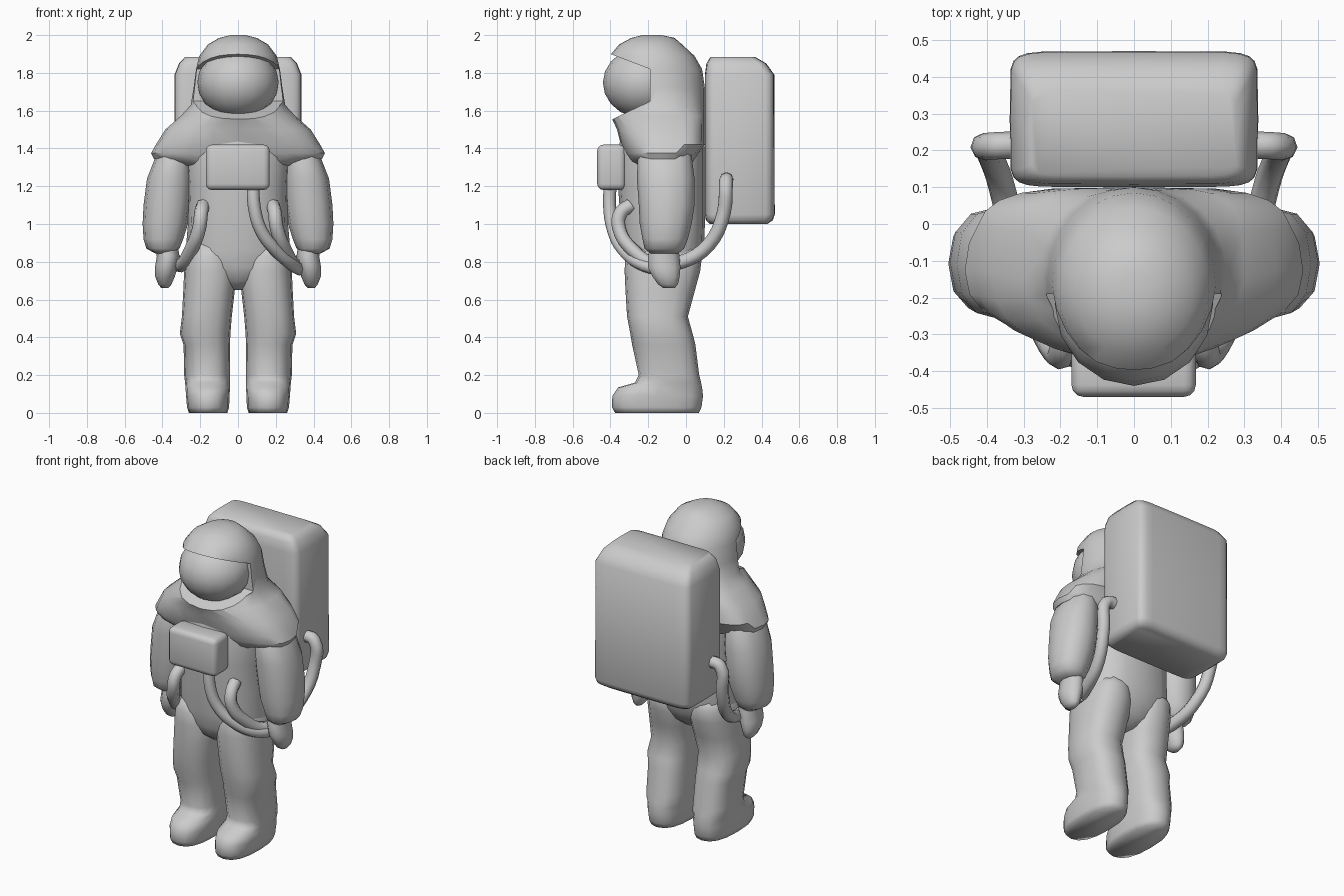
import bpy, bmesh, math
from mathutils import Vector

if "Cube" in bpy.data.objects:
    bpy.data.objects.remove(bpy.data.objects["Cube"])

suit = bpy.data.materials.new("suit_grey")
suit.diffuse_color = (0.6, 0.6, 0.6, 1)
suit.use_nodes = True
suit.node_tree.nodes["Principled BSDF"].inputs["Base Color"].default_value = suit.diffuse_color


def finish(obj, angle=40):
    """Assign the material and smooth the soft edges."""
    obj.data.materials.clear()
    obj.data.materials.append(suit)
    bpy.ops.object.select_all(action='DESELECT')
    obj.select_set(True)
    bpy.context.view_layer.objects.active = obj
    bpy.ops.object.shade_smooth_by_angle(angle=math.radians(angle))
    return obj


def mesh_object(name, bm):
    bmesh.ops.recalc_face_normals(bm, faces=bm.faces)
    me = bpy.data.meshes.new(name)
    bm.to_mesh(me)
    bm.free()
    obj = bpy.data.objects.new(name, me)
    bpy.context.collection.objects.link(obj)
    return obj


def loft(name, rings, n=16, power=lambda z, back: 2.0, side=1):
    """Skin stacked rings (z, x0, x1, y0, y1) with superellipse outlines."""
    bm = bmesh.new()
    loops = []
    for z, x0, x1, y0, y1 in rings:
        loop = []
        for i in range(n):
            a = 2 * math.pi * i / n
            c, s = math.cos(a), math.sin(a)
            e = 2 / power(z, s > 0)
            u = math.copysign(abs(c) ** e, c)
            v = math.copysign(abs(s) ** e, s)
            loop.append(bm.verts.new((side * ((x0 + x1) / 2 + u * (x1 - x0) / 2),
                                      (y0 + y1) / 2 + v * (y1 - y0) / 2, z)))
        loops.append(loop)
    for a, b in zip(loops, loops[1:]):
        for i in range(n):
            j = (i + 1) % n
            bm.faces.new((a[i], a[j], b[j], b[i]))
    bm.faces.new(loops[0])
    bm.faces.new(loops[-1])
    return mesh_object(name, bm)


def hose(name, points, radius, side=1):
    cu = bpy.data.curves.new(name, 'CURVE')
    cu.dimensions = '3D'
    cu.bevel_depth = radius
    cu.bevel_resolution = 2
    cu.resolution_u = 4
    cu.use_fill_caps = True
    sp = cu.splines.new('BEZIER')
    sp.bezier_points.add(len(points) - 1)
    for bp, (x, y, z) in zip(sp.bezier_points, points):
        bp.co = (side * x, y, z)
        bp.handle_left_type = bp.handle_right_type = 'AUTO'
    obj = bpy.data.objects.new(name, cu)
    bpy.context.collection.objects.link(obj)
    bpy.ops.object.select_all(action='DESELECT')
    obj.select_set(True)
    bpy.context.view_layer.objects.active = obj
    bpy.ops.object.convert(target='MESH')
    return finish(bpy.context.object, 50)


# Hood flowing into the shoulder cape, flat against the backpack
def hood_power(z, back):
    if z > 1.7:
        return 2.0
    if back:
        return 2.3 if z > 1.6 else 4.0 if z > 1.4 else 2.8
    return 1.7 if z > 1.55 else 2.4


hood = loft("hood_and_cape", [(z, -w, w, y0, y1) for z, w, y0, y1 in [
    (2.00, .04, -.23, -.13), (1.985, .10, -.29, -.06), (1.95, .16, -.355, -.02),
    (1.89, .205, -.405, .045), (1.82, .222, -.415, .085), (1.72, .235, -.40, .10),
    (1.63, .25, -.385, .10), (1.575, .30, -.40, .10), (1.50, .385, -.365, .10),
    (1.42, .435, -.345, .10), (1.375, .46, -.325, .07), (1.345, .445, -.31, .055),
    (1.30, .26, -.29, .04)]], n=24, power=hood_power)

# Face opening cut through the hood from the side
bm = bmesh.new()
profile = [(-.7, 1.93), (-.40, 1.90), (-.19, 1.82), (-.19, 1.65), (-.40, 1.55), (-.7, 1.48)]
left = [bm.verts.new((-.6, y, z)) for y, z in profile]
right = [bm.verts.new((.6, y, z)) for y, z in profile]
bm.faces.new(left)
bm.faces.new(right)
for i in range(len(profile)):
    j = (i + 1) % len(profile)
    bm.faces.new((left[i], left[j], right[j], right[i]))
cutter = mesh_object("face_cutter", bm)
cutter.hide_render = True
mod = hood.modifiers.new("face_opening", 'BOOLEAN')
mod.operation = 'DIFFERENCE'
mod.solver = 'EXACT'
mod.object = cutter
bpy.context.view_layer.objects.active = hood
bpy.ops.object.modifier_apply(modifier=mod.name)
bpy.data.objects.remove(cutter)
finish(hood)

# Visor
bm = bmesh.new()
bmesh.ops.create_uvsphere(bm, u_segments=16, v_segments=10, radius=1)
for v in bm.verts:
    v.co = Vector((v.co.x * .215, v.co.y * .22 - .22, v.co.z * .19 + 1.748))
finish(mesh_object("visor", bm))

# Torso
finish(loft("torso", [(z, -w, w, y0, y1) for z, w, y0, y1 in [
    (1.50, .27, -.33, .09), (1.40, .28, -.36, .10), (1.20, .27, -.36, .10),
    (1.00, .265, -.345, .10), (.86, .277, -.33, .095), (.77, .265, -.315, .07),
    (.70, .18, -.285, .03), (.65, .04, -.22, -.03)]],
    power=lambda z, back: 2.6 if back else 2.3), 60)

# Backpack, with wide chamfers at the top
finish(loft("backpack", [(z, -w, w, y0, y1) for z, w, y0, y1 in [
    (1.885, .28, .13, .365), (1.85, .312, .108, .425), (1.79, .336, .10, .468),
    (1.05, .338, .10, .47), (1.02, .33, .105, .46), (1.00, .305, .125, .43)]],
    n=24, power=lambda z, back: 9), 60)

# Chest control box
bm = bmesh.new()
bmesh.ops.create_cube(bm, size=1)
for v in bm.verts:
    v.co = Vector((v.co.x * .338 - .001, v.co.y * .15 - .395, v.co.z * .24 + 1.30))
bmesh.ops.bevel(bm, geom=bm.edges[:], offset=.032, segments=3, profile=0.5, affect='EDGES')
finish(mesh_object("chest_box", bm), 60)

for side, tag in ((1, "left"), (-1, "right")):
    # Leg and boot
    finish(loft(tag + "_leg", [
        (.90, .06, .24, -.29, .05), (.83, .025, .275, -.322, .085),
        (.75, .006, .285, -.325, .075),
        (.64, .018, .29, -.32, .045), (.51, .033, .297, -.312, .01),
        (.42, .04, .308, -.295, .035), (.36, .043, .288, -.285, .05),
        (.20, .042, .285, -.25, .07), (.16, .042, .28, -.27, .08),
        (.135, .042, .278, -.36, .085), (.09, .045, .275, -.39, .09),
        (.03, .047, .27, -.392, .082), (0, .057, .26, -.375, .068)],
        power=lambda z, back: 2.5, side=side), 100)
    # Sleeve
    finish(loft(tag + "_sleeve", [
        (1.44, .26, .38, -.21, -.01), (1.36, .245, .435, -.255, .03),
        (1.24, .24, .482, -.26, .045), (1.10, .25, .50, -.25, .045),
        (1.00, .265, .505, -.245, .03), (.92, .29, .50, -.23, .01),
        (.87, .31, .485, -.22, -.01), (.845, .34, .44, -.19, -.04)],
        n=12, power=lambda z, back: 2.3, side=side), 50)
    # Hand
    finish(loft(tag + "_hand", [
        (.90, .32, .44, -.19, -.04), (.83, .31, .43, -.205, -.03),
        (.77, .32, .44, -.205, -.025), (.72, .335, .438, -.18, -.03),
        (.68, .352, .422, -.15, -.04), (.66, .37, .405, -.12, -.06)],
        n=10, side=side), 60)
    # Life support hose from the pack side round to the waist
    hose(tag + "_pack_hose", [
        (.31, .215, 1.235), (.385, .212, 1.225), (.395, .20, 1.06), (.365, .12, .89),
        (.33, -.02, .80), (.295, -.16, .785), (.25, -.28, .86),
        (.205, -.355, .98), (.195, -.345, 1.06), (.185, -.29, 1.10)], .037, side)

# Hose from the chest box to the waist
hose("chest_hose", [(.08, -.40, 1.22), (.085, -.405, 1.10), (.12, -.385, .97),
                    (.20, -.33, .86), (.29, -.22, .78), (.33, -.10, .76)], .034)
